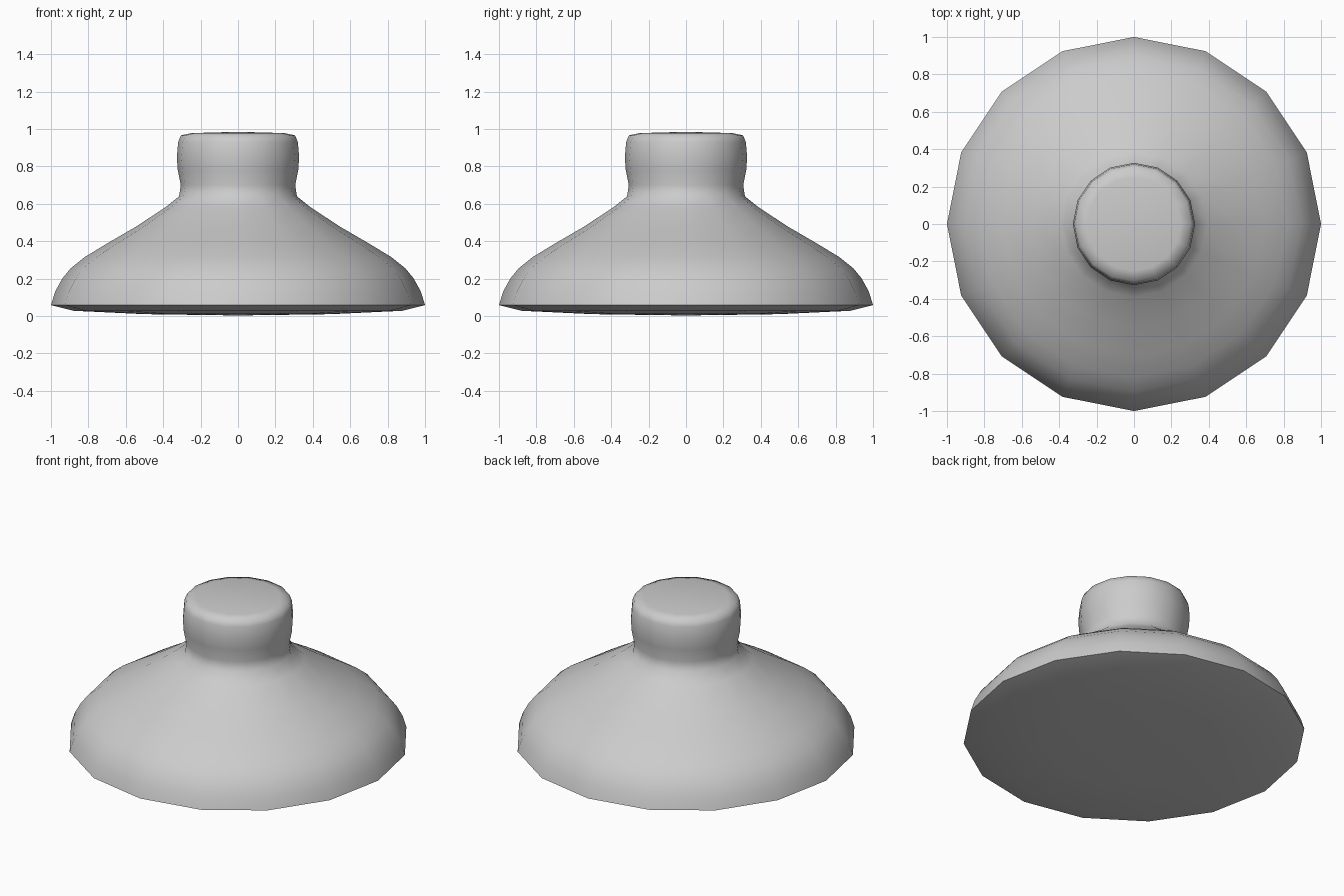
import bpy, bmesh, math

if "Cube" in bpy.data.objects:
    bpy.data.objects.remove(bpy.data.objects["Cube"])

SIDES = 16

# Half profile (radius, height) from the base centre to the top of the knob
PROFILE = [
    (0.50, 0.010), (0.88, 0.028), (1.00, 0.058),            # underside and rim
    (0.978, 0.13), (0.94, 0.20), (0.895, 0.255), (0.82, 0.315),
    (0.70, 0.388), (0.55, 0.475), (0.39, 0.58), (0.315, 0.64),  # bell
    (0.306, 0.70), (0.322, 0.78), (0.327, 0.85),
    (0.320, 0.93), (0.305, 0.966), (0.25, 0.978),           # knob
]


def lathe(name, profile, bottom_z, top_z):
    bm = bmesh.new()
    rings = [[bm.verts.new((r * math.cos(math.tau * i / SIDES),
                            r * math.sin(math.tau * i / SIDES), z))
              for i in range(SIDES)] for r, z in profile]
    bottom = bm.verts.new((0, 0, bottom_z))
    top = bm.verts.new((0, 0, top_z))
    for i in range(SIDES):
        j = (i + 1) % SIDES
        for a, b in zip(rings, rings[1:]):
            bm.faces.new((a[i], a[j], b[j], b[i]))
        bm.faces.new((bottom, rings[0][j], rings[0][i]))
        bm.faces.new((top, rings[-1][i], rings[-1][j]))
    mesh = bpy.data.meshes.new(name)
    bm.to_mesh(mesh)
    bm.free()
    obj = bpy.data.objects.new(name, mesh)
    bpy.context.collection.objects.link(obj)
    bpy.context.view_layer.objects.active = obj
    obj.select_set(True)
    bpy.ops.object.shade_smooth_by_angle(angle=math.radians(60))
    return obj


# Bell-shaped body with a round knob on top
lathe("bell_with_knob", PROFILE, 0.003, 0.985)
